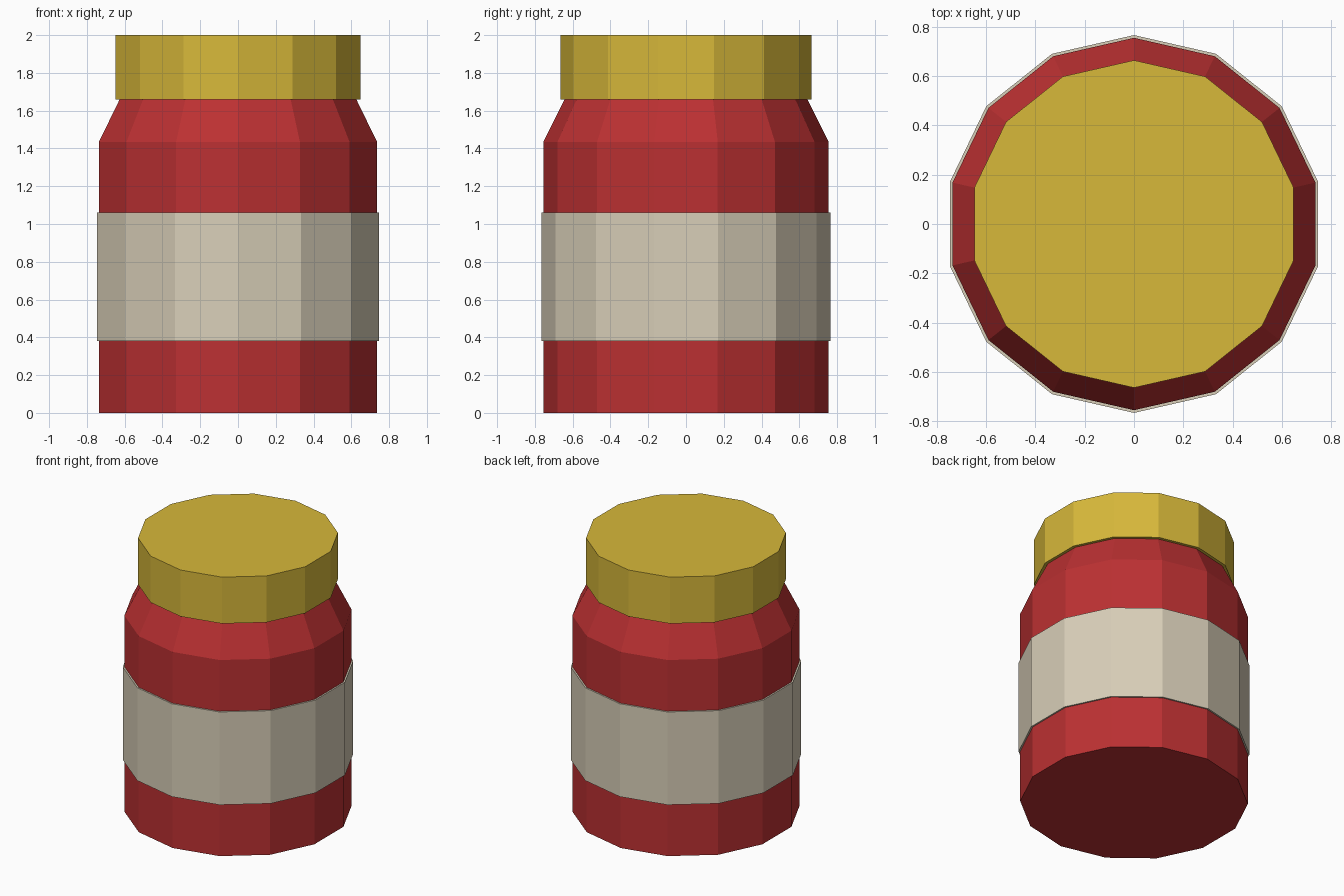
import bpy
import bmesh
from math import cos, sin, pi

SIDES = 14

cube = bpy.data.objects.get("Cube")
if cube:
    bpy.data.objects.remove(cube, do_unlink=True)


def make_material(name, rgb):
    mat = bpy.data.materials.new(name)
    mat.use_nodes = True
    mat.diffuse_color = (*rgb, 1)
    bsdf = mat.node_tree.nodes["Principled BSDF"]
    bsdf.inputs["Base Color"].default_value = (*rgb, 1)
    bsdf.inputs["Roughness"].default_value = 0.8
    return mat


def lathe(name, profile, mat, closed=False):
    """Turn (radius, z) points about z; cap the ends, or join them into a band."""
    bm = bmesh.new()
    rings = []
    for r, z in profile:
        angles = [pi / 2 + 2 * pi * i / SIDES for i in range(SIDES)]
        rings.append([bm.verts.new((r * cos(a), r * sin(a), z)) for a in angles])
    pairs = list(zip(rings, rings[1:]))
    if closed:
        pairs.append((rings[-1], rings[0]))
    else:
        bm.faces.new(rings[0][::-1])
        bm.faces.new(rings[-1])
    for low, high in pairs:
        for i in range(SIDES):
            j = (i + 1) % SIDES
            bm.faces.new((low[i], low[j], high[j], high[i]))
    bmesh.ops.recalc_face_normals(bm, faces=bm.faces)
    mesh = bpy.data.meshes.new(name)
    bm.to_mesh(mesh)
    bm.free()
    mesh.materials.append(mat)
    obj = bpy.data.objects.new(name, mesh)
    bpy.context.collection.objects.link(obj)
    return obj


red = make_material("jar red", (0.50, 0.030, 0.032))
cream = make_material("label cream", (0.69, 0.62, 0.48))
gold = make_material("lid yellow", (0.68, 0.48, 0.042))

# Jar body with sloping shoulder
lathe("jar_body", [(0.755, 0), (0.755, 1.435), (0.64, 1.665)], red)

# Label band wrapped round the body
lathe("label_band", [(0.75, 0.38), (0.766, 0.38), (0.766, 1.06), (0.75, 1.06)],
      cream, closed=True)

# Flat screw lid
lathe("lid", [(0.664, 1.66), (0.664, 2.0)], gold)
